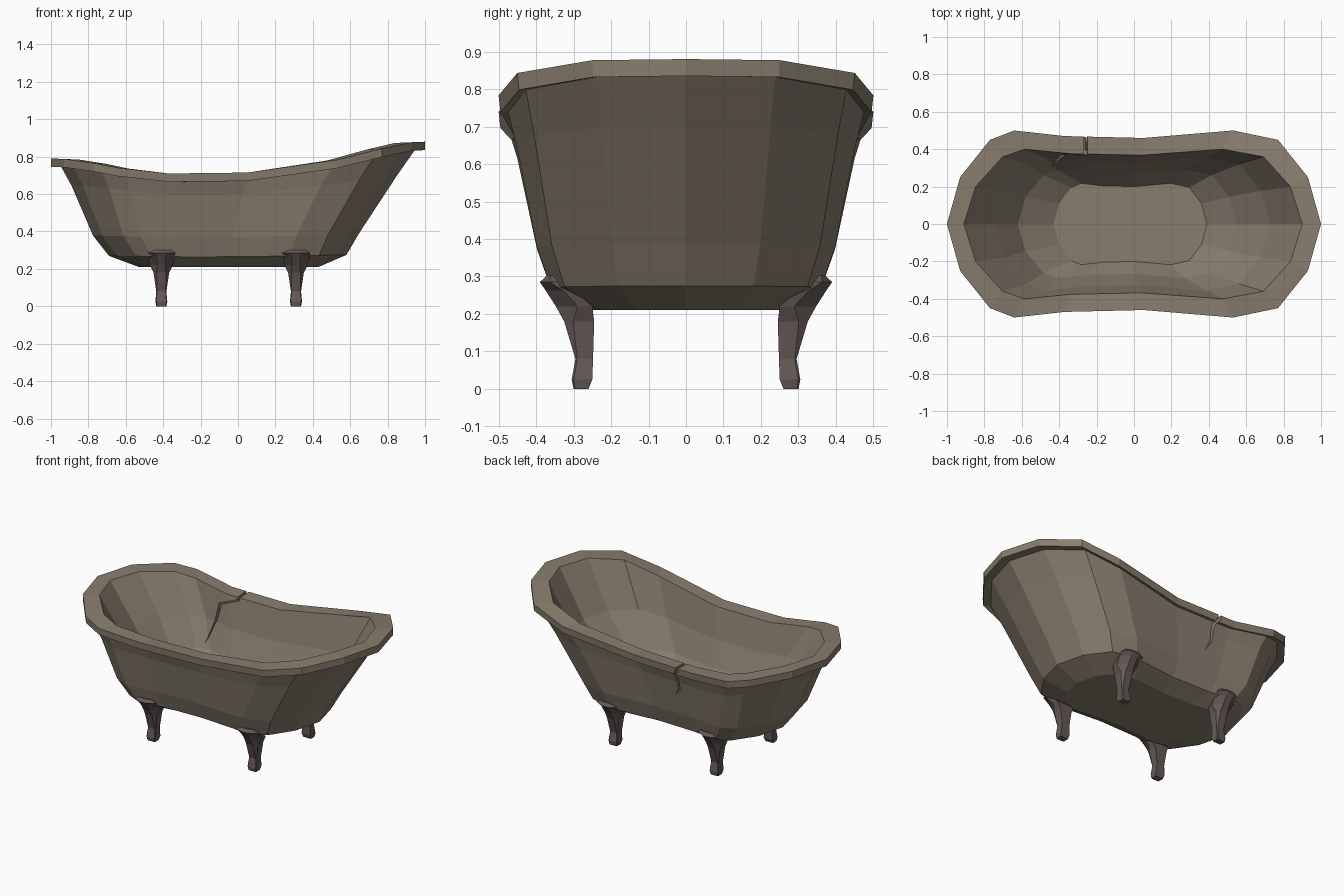
import bpy, bmesh

if "Cube" in bpy.data.objects:
    bpy.data.objects.remove(bpy.data.objects["Cube"])

def material(name, rgb):
    m = bpy.data.materials.new(name)
    m.diffuse_color = (*rgb, 1)
    m.use_nodes = True
    m.node_tree.nodes["Principled BSDF"].inputs["Base Color"].default_value = m.diffuse_color
    return m

ENAMEL = material("aged enamel", (0.25, 0.208, 0.158))
IRON = material("dark iron", (0.132, 0.102, 0.097))

def loft(name, rings, mat):
    """Skin a stack of equal-length rings and close both ends."""
    bm = bmesh.new()
    vs = [[bm.verts.new(p) for p in r] for r in rings]
    n = len(rings[0])
    for a, b in zip(vs, vs[1:]):
        for i in range(n):
            j = (i + 1) % n
            bm.faces.new((a[i], a[j], b[j], b[i]))
    bm.faces.new(vs[0])
    bm.faces.new(vs[-1])
    bmesh.ops.recalc_face_normals(bm, faces=bm.faces)
    me = bpy.data.meshes.new(name)
    bm.to_mesh(me)
    bm.free()
    me.materials.append(mat)
    ob = bpy.data.objects.new(name, me)
    bpy.context.collection.objects.link(ob)
    return ob

# half outline of the rim: x, y, height of the rim top
RIM = [(1, 0, .88), (.93, .25, .877), (.77, .45, .843), (.53, .5, .783),
       (.05, .46, .715), (-.37, .47, .71), (-.64, .5, .74), (-.77, .45, .765),
       (-.93, .25, .788), (-1, 0, .79)]
OUTLINE = RIM + [(x, -y, z) for x, y, z in RIM[-2:0:-1]]

def ring(cx, sx, sy, z, k):
    """Scaled rim outline; k is how much of the rim's sweep it keeps."""
    return [(cx + sx * x, sy * y, z + k * (h - .715)) for x, y, h in OUTLINE]

# tub: from underside, up the outer wall, over the rim and down inside
tub = loft("bathtub", [
    ring(-.05, .48, .50, .21, 0),
    ring(-.055, .635, .72, .265, .06),
    ring(-.065, .71, .795, .37, .1),
    ring(-.02, .87, .90, .60, .6),
    ring(0, .945, .95, .670, 1),
    ring(0, 1, .99, .670, 1),
    ring(0, 1, 1, .715, 1),
    ring(-.005, .905, .80, .711, 1),
    ring(-.005, .735, .71, .52, .4),
    ring(-.035, .585, .58, .365, .1),
    ring(-.02, .41, .435, .262, 0)], ENAMEL)

# crack in the back: rim notch, outer groove and inner groove
def crack(path, y0, y1):
    """Cut a thin strip along an x, z, half width path between two depths."""
    cutter = loft("crack_cutter", [
        [(x - w, y0, z), (x + w, y0, z), (x + w, y1, z), (x - w, y1, z)]
        for x, z, w in path], ENAMEL)
    mod = tub.modifiers.new("crack", 'BOOLEAN')
    mod.operation, mod.solver, mod.object = 'DIFFERENCE', 'EXACT', cutter
    bpy.context.view_layer.objects.active = tub
    bpy.ops.object.modifier_apply(modifier=mod.name)
    bpy.data.objects.remove(cutter)

crack([(-.255, .76, .010), (-.26, .685, .008)], .34, .55)
crack([(-.255, .69, .010), (-.235, .64, .009), (-.24, .55, .007), (-.19, .47, .001)], .395, .55)
crack([(-.26, .69, .010), (-.38, .64, .012), (-.40, .54, .007), (-.44, .40, .001)], .2, .382)

# legs: z, inner y, outer y, half width, chamfer depth, ridge width share
LEG = [(0, .26, .30, .027, .1, .85), (.025, .25, .305, .032, .1, .85),
       (.08, .248, .295, .027, .1, .85), (.18, .245, .325, .042, .3, .6),
       (.22, .25, .347, .062, .6, .35), (.262, .295, .374, .074, .6, .3),
       (.285, .33, .39, .074, .45, .3), (.302, .345, .372, .05, .4, .4)]

def leg(name, cx, side):
    rings = []
    for z, yi, yo, w, c, r in LEG:
        ys = yo - c * (yo - yi)
        rings.append([(cx + dx, side * y, z) for dx, y in
                      [(-w, yi), (w, yi), (w, ys), (w * r, yo), (-w * r, yo), (-w, ys)]])
    loft(name, rings, IRON)

for end, cx in (("left", -.41), ("right", .31)):
    for face, side in (("front", -1), ("back", 1)):
        leg(f"{face}_{end}_leg", cx, side)
